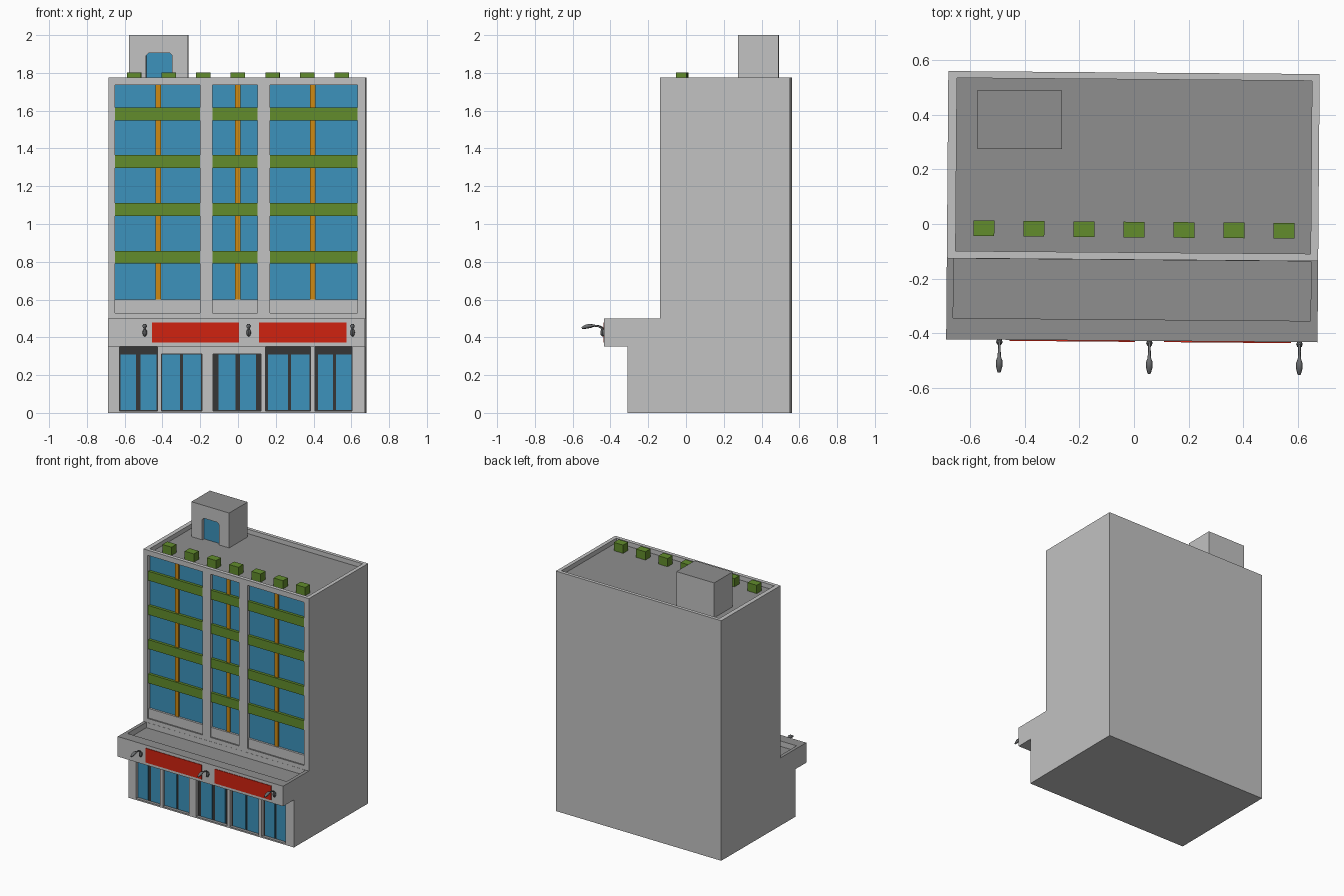
import bpy, bmesh, math
from mathutils import Matrix, Vector

if "Cube" in bpy.data.objects:
    bpy.data.objects.remove(bpy.data.objects["Cube"])

TURN = Matrix.Rotation(math.radians(-0.46), 4, 'Z')   # whole building sits very slightly turned


def material(name, r, g, b):
    m = bpy.data.materials.new(name)
    lin = [((c / 255 + 0.055) / 1.055) ** 2.4 for c in (r, g, b)]
    m.diffuse_color = (*lin, 1)
    m.use_nodes = True
    m.node_tree.nodes["Principled BSDF"].inputs["Base Color"].default_value = m.diffuse_color
    return m


WALL = material("light grey wall", 194, 194, 194)
ROOF = material("mid grey roof", 143, 143, 143)
GLASS = material("blue glass", 60, 146, 188)
GREEN = material("green", 98, 140, 44)
ORANGE = material("orange", 206, 138, 18)
RED = material("red sign", 208, 34, 16)
DARK = material("dark frame", 54, 54, 54)
METAL = material("lamp metal", 112, 114, 116)


def add_object(name, bm, *mats):
    bmesh.ops.recalc_face_normals(bm, faces=bm.faces)
    me = bpy.data.meshes.new(name)
    bm.to_mesh(me)
    bm.free()
    for m in mats:
        me.materials.append(m)
    ob = bpy.data.objects.new(name, me)
    bpy.context.collection.objects.link(ob)
    return ob


def add_box(bm, x0, x1, y0, y1, z0, z1):
    mat = Matrix.Translation(((x0 + x1) / 2, (y0 + y1) / 2, (z0 + z1) / 2))
    bmesh.ops.create_cube(bm, size=1, matrix=mat @ Matrix.Diagonal((x1 - x0, y1 - y0, z1 - z0, 1)))


def boxes(name, mat, items):
    bm = bmesh.new()
    for b in items:
        add_box(bm, *b)
    return add_object(name, bm, mat)


def prism(name, profile, vec, *mats):
    bm = bmesh.new()
    f = bm.faces.new([bm.verts.new(p) for p in profile])
    ext = bmesh.ops.extrude_face_region(bm, geom=[f])
    bmesh.ops.translate(bm, vec=vec, verts=[v for v in ext['geom'] if isinstance(v, bmesh.types.BMVert)])
    return add_object(name, bm, *mats)


def carve(ob, cutter):
    mod = ob.modifiers.new("carve", 'BOOLEAN')
    mod.operation, mod.solver, mod.object = 'DIFFERENCE', 'EXACT', cutter
    bpy.context.view_layer.update()
    me = bpy.data.meshes.new_from_object(ob.evaluated_get(bpy.context.evaluated_depsgraph_get()))
    ob.modifiers.clear()
    ob.data = me
    bpy.data.objects.remove(cutter)


def paint(ob, mats, rule):
    ob.data.materials.clear()
    for m in mats:
        ob.data.materials.append(m)
    for p in ob.data.polygons:
        p.material_index = rule(p.normal, p.center)


# Main dimensions
X0, X1 = -0.685, 0.676
TOWER, BACK, CANOPY, SHOP = -0.131, 0.555, -0.428, -0.303
BAY_BACK, DOOR_BACK = -0.105, -0.278
BAYS = [(-0.65, -0.20), (-0.135, 0.103), (0.17, 0.635)]
# Shop openings: left, right, top, then the two glass leaves
DOORS = [(-0.625, -0.425, 0.348, (-0.62, -0.537), (-0.515, -0.43)),
         (-0.403, -0.188, 0.312, (-0.40, -0.305), (-0.288, -0.193)),
         (-0.13, 0.125, 0.312, (-0.10, -0.01), (0.012, 0.098)),
         (0.148, 0.385, 0.348, (0.162, 0.266), (0.282, 0.38)),
         (0.41, 0.607, 0.348, (0.425, 0.505), (0.52, 0.602))]

# Building body: side profile swept across, then recesses carved
side = [(SHOP, 0), (BACK, 0), (BACK, 1.775), (TOWER, 1.775), (TOWER, 0.5),
        (CANOPY, 0.5), (CANOPY, 0.352), (SHOP, 0.352)]
body = prism("building_body", [(X0, y, z) for y, z in side], (X1 - X0, 0, 0))
cuts = [(a, b, -0.2, BAY_BACK, 0.53, 1.737) for a, b in BAYS]
cuts += [(d[0], d[1], -0.35, DOOR_BACK, 0.01, d[2]) for d in DOORS]
cuts += [(-0.653, 0.648, -0.104, 0.53, 1.742, 1.9),             # roof behind parapet
         (-0.66, 0.65, -0.35, TOWER - 0.001, 0.46, 0.6)]        # canopy trough
carve(body, boxes("cutter", None, cuts))


def body_rule(n, c):
    if n.z > 0.9:
        return 0 if c.z > 1.77 else 1
    if n.y < -0.9 and abs(c.y - BAY_BACK) < 0.002 and c.z > 0.51:
        return 2
    if n.y < -0.9 and abs(c.y - DOOR_BACK) < 0.002 and c.z < 0.35:
        return 3
    return 0


paint(body, (WALL, ROOF, GLASS, DARK), body_rule)

# Facade: sill panels, green floor bands, orange mullions
boxes("sill_panels", WALL, [(a, b, -0.12, BAY_BACK + 0.002, 0.528, 0.60) for a, b in BAYS])
boxes("floor_bands", GREEN, [(a, b, -0.125, BAY_BACK + 0.002, z, z + 0.068)
                             for a, b in BAYS for z in (0.79, 1.043, 1.296, 1.549)])
boxes("mullions", ORANGE, [(x - 0.014, x + 0.014, -0.114, BAY_BACK + 0.002, 0.60, 1.737)
                           for x in (-0.422, 0.0, 0.397)])

# Shop door glass and fascia signs
boxes("door_glass", GLASS, [(a, b, DOOR_BACK - 0.007, DOOR_BACK + 0.002, 0.014, 0.31)
                            for d in DOORS for a, b in d[3:]])
boxes("signs", RED, [(a, b, CANOPY - 0.004, CANOPY + 0.002, 0.372, 0.478)
                     for a, b in ((-0.452, 0.008), (0.114, 0.579))])

# Stair house on the roof with a recessed glass door
house = boxes("stair_house", WALL, [(-0.578, -0.267, 0.272, 0.487, 1.735, 2.0)])
arch = [(-0.488, 1.70), (-0.352, 1.70), (-0.352, 1.893), (-0.364, 1.905), (-0.476, 1.905), (-0.488, 1.893)]
carve(house, prism("cutter", [(x, 0.2, z) for x, z in arch], (0, 0.092, 0)))
paint(house, (WALL, ROOF, GLASS),
      lambda n, c: 1 if n.z > 0.9 else 2 if n.y < -0.9 and c.y > 0.285 else 0)

# Roof planters
boxes("planters", GREEN, [(i * 0.1833 - 0.038, i * 0.1833 + 0.038, -0.049, 0.008, 1.735, 1.803)
                          for i in range(-3, 4)])

# Fascia lamps: swan-neck arm widening into a head, on a wall mount
ARM = [(-0.430, 0.425, 0.005), (-0.442, 0.448, 0.005), (-0.460, 0.459, 0.005), (-0.490, 0.462, 0.006),
       (-0.505, 0.461, 0.012), (-0.525, 0.457, 0.012), (-0.547, 0.449, 0.006)]
for i, x in enumerate((-0.49, 0.06, 0.61)):
    cu = bpy.data.curves.new("lamp_arm", 'CURVE')
    cu.dimensions, cu.bevel_depth, cu.bevel_resolution, cu.use_fill_caps = '3D', 1, 1, True
    sp = cu.splines.new('POLY')
    sp.points.add(len(ARM) - 1)
    for p, (y, z, r) in zip(sp.points, ARM):
        p.co, p.radius = (x, y, z, 1), r
    tmp = bpy.data.objects.new("tmp", cu)
    bpy.context.collection.objects.link(tmp)
    bpy.context.view_layer.update()
    me = bpy.data.meshes.new_from_object(tmp.evaluated_get(bpy.context.evaluated_depsgraph_get()))
    bpy.data.objects.remove(tmp)
    bm = bmesh.new()
    bm.from_mesh(me)
    bmesh.ops.create_uvsphere(bm, u_segments=8, v_segments=6, radius=1,
                              matrix=Matrix.Translation((x, CANOPY - 0.008, 0.425)) @ Matrix.Diagonal((0.012, 0.013, 0.021, 1)))
    add_object("lamp_%d" % (i + 1), bm, METAL)

# Apply the slight turn to every part
for ob in bpy.context.collection.objects:
    ob.data.transform(TURN)
